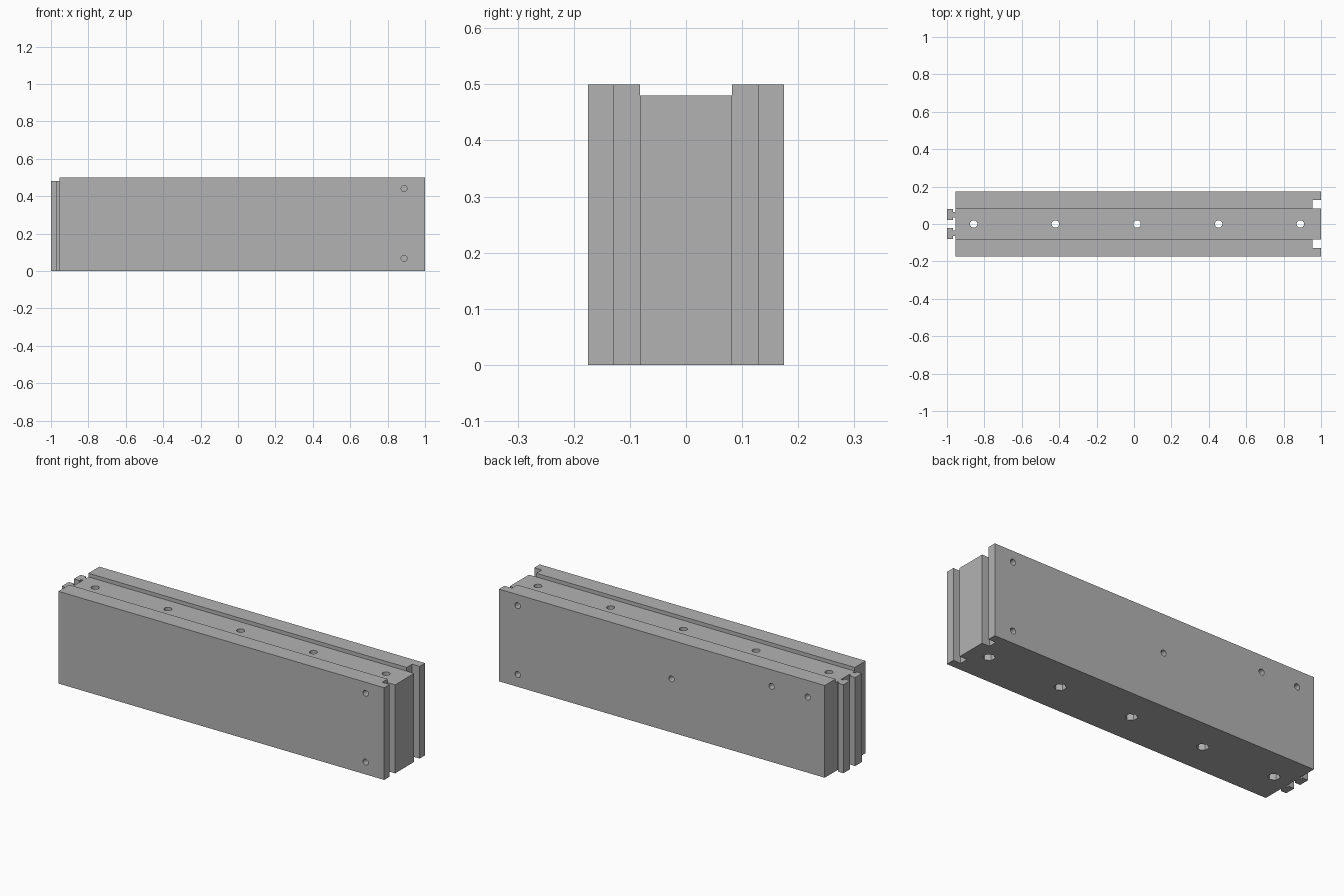
import bpy
import bmesh
from math import radians
from mathutils import Matrix, Vector

cube = bpy.data.objects.get("Cube")
if cube:
    bpy.data.objects.remove(cube, do_unlink=True)

HEIGHT = 0.50
GROOVE_FLOOR = 0.48

grey = bpy.data.materials.new("plain grey")
grey.use_nodes = True
grey.diffuse_color = (0.45, 0.45, 0.45, 1)
grey.node_tree.nodes["Principled BSDF"].inputs["Base Color"].default_value = (0.45, 0.45, 0.45, 1)


def make_object(name, bm):
    bmesh.ops.recalc_face_normals(bm, faces=bm.faces[:])
    mesh = bpy.data.meshes.new(name)
    bm.to_mesh(mesh)
    bm.free()
    mesh.materials.append(grey)
    obj = bpy.data.objects.new(name, mesh)
    bpy.context.collection.objects.link(obj)
    return obj


def add_rod(bm, start, end, radius, sides):
    """Closed prism running from start to end."""
    start, end = Vector(start), Vector(end)
    axis = end - start
    turn = axis.to_track_quat('Z', 'Y').to_matrix().to_4x4()
    bmesh.ops.create_cone(bm, cap_ends=True, segments=sides, radius1=radius, radius2=radius,
                          depth=axis.length, matrix=Matrix.Translation((start + end) / 2) @ turn)


def cut(obj, name, bm):
    """Cut the shape in bm out of obj, then drop the cutter."""
    cutter = make_object(name, bm)
    cutter.hide_render = True
    mod = obj.modifiers.new(name, 'BOOLEAN')
    mod.operation = 'DIFFERENCE'
    mod.solver = 'EXACT'
    mod.object = cutter
    bpy.context.view_layer.objects.active = obj
    bpy.ops.object.modifier_apply(modifier=mod.name)
    bpy.data.objects.remove(cutter, do_unlink=True)


# Plan outline: T-shaped tongues at one end, slots at the other
half = [(-.955, .035), (-.967, .035), (-.967, .022), (-1, .022), (-1, .08),
        (-.967, .08), (-.967, .065), (-.955, .065), (-.955, .175),
        (1, .175), (1, .128), (.955, .128), (.955, .082), (1, .082)]
outline = half + [(x, -y) for x, y in reversed(half)]
bm = bmesh.new()
base = bm.faces.new([bm.verts.new((x, y, 0)) for x, y in outline])
raised = bmesh.ops.extrude_face_region(bm, geom=[base])["geom"]
bmesh.ops.translate(bm, vec=(0, 0, HEIGHT),
                    verts=[v for v in raised if isinstance(v, bmesh.types.BMVert)])
block = make_object("panel_block", bm)

# Shallow groove along the top, between the two rails
bm = bmesh.new()
bmesh.ops.create_cube(bm, size=1, matrix=Matrix.Translation((0, 0, GROOVE_FLOOR + 0.1))
                      @ Matrix.Diagonal((2.2, 0.164, 0.2, 1)))
cut(block, "top_groove", bm)

# Vertical bolt holes with hexagonal nut pockets underneath
bolt_x = [-.857 + .4365 * i for i in range(5)]
bm = bmesh.new()
for x in bolt_x:
    add_rod(bm, (x, 0, -.1), (x, 0, .6), .02, 24)
cut(block, "bolt_holes", bm)
bm = bmesh.new()
for x in bolt_x:
    add_rod(bm, (x, 0, -.05), (x, 0, .04), .031, 6)
cut(block, "nut_pockets", bm)

# Blind screw holes: a pair on both faces, three more on the back
bm = bmesh.new()
back = [(.888, .44), (.888, .067), (-.035, .29), (-.636, .41), (-.853, .41)]
for side, holes in ((1, back), (-1, back[:2])):
    for x, z in holes:
        add_rod(bm, (x, side * .2, z), (x, side * .075, z), .016, 24)
cut(block, "screw_holes", bm)

# Smooth hole walls, sharp edges elsewhere
bpy.ops.object.select_all(action='DESELECT')
block.select_set(True)
bpy.context.view_layer.objects.active = block
bpy.ops.object.shade_smooth_by_angle(angle=radians(30))
